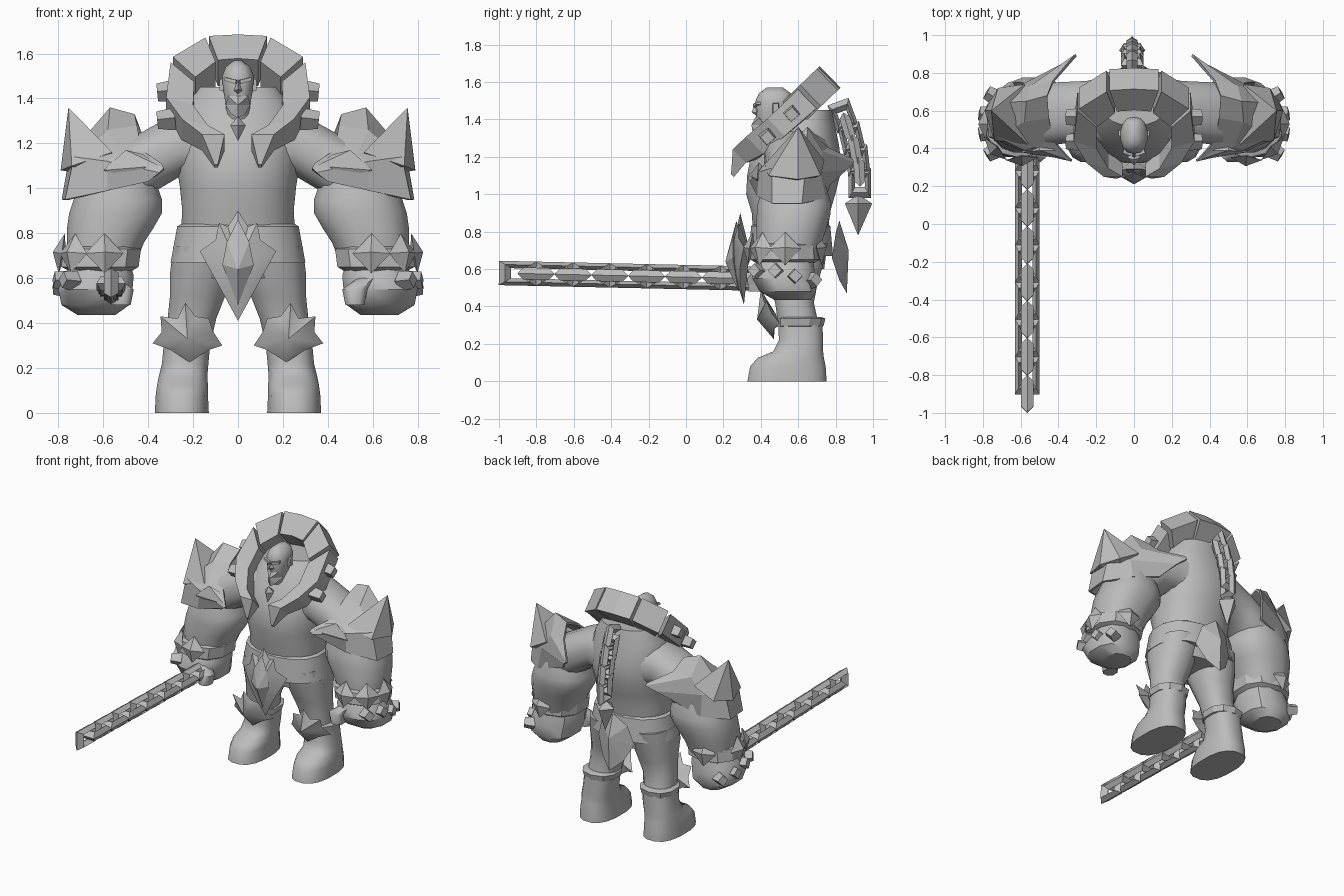
import bpy, bmesh, math
from mathutils import Matrix, Vector

default = bpy.data.objects.get("Cube")
if default:
    bpy.data.objects.remove(default)

grey = bpy.data.materials.new("plain grey")
grey.use_nodes = True
grey.diffuse_color = (0.5, 0.5, 0.5, 1)
grey.node_tree.nodes["Principled BSDF"].inputs["Base Color"].default_value = grey.diffuse_color


def make(name, verts, faces, mirror=False, smooth=0):
    """Build an object; mirror copies it across x, smooth is the shading angle."""
    mesh = bpy.data.meshes.new(name)
    mesh.from_pydata([tuple(v) for v in verts], [], faces)
    bm = bmesh.new()
    bm.from_mesh(mesh)
    bmesh.ops.recalc_face_normals(bm, faces=bm.faces)
    bm.to_mesh(mesh)
    bm.free()
    mesh.materials.append(grey)
    obj = bpy.data.objects.new(name, mesh)
    bpy.context.collection.objects.link(obj)
    if mirror:
        obj.modifiers.new("mirror", "MIRROR")
    if smooth:
        bpy.ops.object.select_all(action="DESELECT")
        obj.select_set(True)
        bpy.context.view_layer.objects.active = obj
        bpy.ops.object.shade_smooth_by_angle(angle=math.radians(smooth))
    return obj


def bridge(rows, count, closed=True):
    """Quads joining rows of points; closed rows also get end caps."""
    faces = []
    for r in range(rows - 1):
        for i in range(count if closed else count - 1):
            j = (i + 1) % count
            faces.append((r * count + i, r * count + j, (r + 1) * count + j, (r + 1) * count + i))
    if closed:
        faces += [tuple(range(count)), tuple(range((rows - 1) * count, rows * count))]
    return faces


def loft(name, rings, plane="xy", n=16, power=0.85, mirror=False, smooth=45):
    """Skin of rounded rings (x, y, z, radius a, radius b) lying in an axis plane."""
    verts = []
    a, b = ("xyz".index(c) for c in plane)
    for ring in rings:
        for i in range(n):
            t = math.tau * (i + 0.5) / n
            p = list(ring[:3])
            for axis, r, w in ((a, ring[3], math.cos(t)), (b, ring[4], math.sin(t))):
                p[axis] += r * math.copysign(abs(w) ** power, w)
            verts.append(p)
    return make(name, verts, bridge(len(rings), n), mirror, smooth)


def plate(name, outline, front, back, mirror=False, symmetric=False, smooth=0):
    """Faceted plate: an outline joined to a front and a back apex."""
    if symmetric:
        outline = outline + [(-x, y, z) for x, y, z in outline[-2:0:-1]]
    n = len(outline)
    faces = [(i, (i + 1) % n, n + k) for i in range(n) for k in (0, 1)]
    return make(name, outline + [front, back], faces, mirror, smooth)


def gem(name, centre, outward, wide, tall, deep):
    """Mirrored four-pointed pyramid pushed out of a surface."""
    c, o = Vector(centre), Vector(outward).normalized()
    side = o.cross(Vector((0, 0, 1))).normalized()
    up = side.cross(o)
    ring = [c + side * wide, c + up * tall, c - side * wide, c - up * tall]
    return plate(name, ring, c + o * deep, c - o * deep / 2, mirror=True)


def block(name, centre, size, turn=(0, 0, 0), taper=0.8):
    """Mirrored box with its outer x end tapered."""
    spin = Matrix.Rotation(turn[2], 3, "Z") @ Matrix.Rotation(turn[1], 3, "Y") @ Matrix.Rotation(turn[0], 3, "X")
    verts = []
    for x, k in ((-1, 1), (1, taper)):
        for y, z in ((-1, -1), (1, -1), (1, 1), (-1, 1)):
            v = Vector((x * size[0], y * size[1] * k, z * size[2] * k)) / 2
            verts.append(Vector(centre) + spin @ v)
    return make(name, verts, bridge(2, 4), mirror=True)


def chain(name, links, half_length, half_width, bar):
    """Rectangular links (centre, tilt, upright) with diamond-section bars."""
    verts, faces = [], []
    for centre, tilt, upright in links:
        m = Matrix.Translation(centre) @ Matrix.Rotation(tilt, 4, "X")
        if upright:
            m = m @ Matrix.Rotation(math.pi / 2, 4, "Y")
        start = len(verts)
        for sx, sy in ((1, 1), (-1, 1), (-1, -1), (1, -1)):
            for inset, h in ((0, 0), (bar, bar * 1.7), (bar * 2, 0), (bar, -bar * 1.7)):
                verts.append(m @ Vector((sx * (half_width - inset), sy * (half_length - inset * 1.7), h)))
        for i in range(4):
            for k in range(4):
                a, b, c, d = i * 4, (i + 1) % 4 * 4, k, (k + 1) % 4
                faces.append(tuple(start + f for f in (a + c, b + c, b + d, a + d)))
    return make(name, verts, faces)


# Torso and belt
loft("torso", [(0, .57, .6, .22, .17), (0, .56, .75, .26, .2), (0, .56, .9, .25, .21),
               (0, .56, 1, .26, .24), (0, .575, 1.1, .275, .25), (0, .585, 1.18, .275, .245),
               (0, .6, 1.26, .27, .22), (0, .62, 1.36, .24, .18), (0, .65, 1.45, .18, .13)], n=24, power=.9)
loft("belt_skirt", [(0, .56, .84, .26, .2), (0, .56, .83, .275, .215), (0, .56, .67, .305, .23),
                    (0, .56, .67, .24, .18)], smooth=30)

# Arms
loft("shoulder", [(.12, .6, 1.2, .19, .17), (.25, .59, 1.195, .17, .14), (.36, .59, 1.14, .165, .15),
                  (.47, .58, 1.07, .17, .16), (.58, .57, 1.03, .16, .14), (.64, .57, 1, .1, .08)],
     plane="yz", mirror=True)
loft("forearm", [(.53, .58, 1.05, .16, .17), (.535, .58, .95, .2, .2), (.545, .575, .89, .21, .2),
                 (.57, .565, .82, .195, .19), (.59, .555, .76, .175, .18), (.61, .545, .66, .155, .16)], mirror=True)
loft("bracelet", [(.61, .53, .63, .14, .15), (.615, .53, .65, .18, .185), (.605, .53, .73, .18, .18),
                  (.6, .53, .74, .15, .16)], n=10, mirror=True, smooth=25)
for angle in (-95, -45, 0, 80):
    t = math.radians(angle)
    out = (math.cos(t), math.sin(t), .15)
    gem("bracelet_spike", (.61 + .175 * out[0], .53 + .185 * out[1], .71), out, .085, .09, .04)

# Fists with studs and thumb
loft("fist", [(.61, .54, .68, .13, .14), (.62, .525, .61, .16, .165), (.635, .525, .55, .17, .175),
              (.635, .545, .48, .155, .155), (.63, .57, .435, .085, .1)], n=12, power=.8, mirror=True, smooth=35)
for i, (x, z) in enumerate(((.75, .59), (.785, .59), (.785, .56), (.75, .54))):
    block("knuckle_stud", (x, .38 + i * .1, z), (.07, .065, .065), (.8, -.1, (i - 1.5) * .35))
loft("thumb", [(.58, .41, .6, .05, .05), (.52, .38, .55, .06, .055), (.52, .38, .48, .045, .05)],
     n=8, mirror=True)

# Shoulder armour: four curved rims running from the front tip to the back tip
rims = [
    [(.34, .34, 1.11), (.43, .44, 1.17), (.45, .56, 1.28), (.46, .68, 1.33), (.43, .76, 1.25), (.32, .89, 1.19)],
    [(.33, .33, 1.09), (.53, .41, 1.15), (.58, .54, 1.26), (.57, .65, 1.36), (.55, .73, 1.23), (.31, .9, 1.17)],
    [(.35, .34, 1.07), (.58, .39, 1.12), (.73, .46, 1.14), (.75, .64, 1.15), (.63, .72, 1.12), (.36, .86, 1.13)],
    [(.4, .39, 1.03), (.58, .38, .99), (.77, .46, .95), (.785, .62, .95), (.64, .75, .98), (.43, .77, 1.05)]]
armour = make("shoulder_armour", sum(rims, []), bridge(4, 6, closed=False), mirror=True)
solid = armour.modifiers.new("thickness", "SOLIDIFY")
solid.thickness = .015
plate("shoulder_spike", [(.56, .42, 1.16), (.74, .44, 1.1), (.79, .6, 1.08), (.72, .72, 1.1), (.58, .74, 1.18)],
      (.755, .6, 1.36), (.6, .58, 1.05), mirror=True)
plate("shoulder_front_barb", [(.42, .39, 1.15), (.5, .39, 1.17), (.6, .38, 1.08), (.43, .38, 1.04)],
      (.35, .34, 1.1), (.5, .45, 1.1), mirror=True)

# Legs and boots
loft("thigh", [(.15, .57, .74, .14, .19), (.165, .57, .62, .14, .165), (.18, .575, .52, .125, .13),
               (.205, .58, .42, .11, .105), (.22, .6, .31, .1, .11)], mirror=True)
loft("boot", [(.225, .61, .33, .105, .12), (.235, .615, .22, .105, .12), (.245, .6, .16, .11, .135),
              (.247, .56, .125, .115, .18), (.25, .545, .08, .118, .205), (.25, .54, 0, .122, .215)],
     power=.8, mirror=True)
loft("boot_cuff", [(.225, .61, .29, .1, .11), (.225, .61, .295, .115, .125), (.225, .615, .335, .125, .13),
                   (.225, .61, .345, .1, .11)], n=10, mirror=True, smooth=25)
plate("knee_guard", [(.235, .4, .49), (.19, .42, .43), (.13, .43, .42), (.11, .46, .36), (.07, .5, .3),
                     (.13, .47, .28), (.215, .47, .225), (.3, .47, .28), (.38, .5, .31), (.34, .46, .36),
                     (.345, .43, .43), (.27, .42, .42)],
      (.225, .38, .33), (.225, .48, .36), mirror=True, smooth=50)

# Hanging plates at front and back
plate("front_plate", [(0, .29, .9), (.045, .29, .83), (.085, .28, .845), (.1, .28, .77), (.17, .31, .72),
                      (.115, .29, .62), (.06, .29, .52), (0, .31, .41)],
      (0, .23, .66), (0, .34, .7), symmetric=True, smooth=40)
plate("front_plate_ridge", [(0, .27, .86), (.05, .25, .76), (.07, .25, .66), (0, .28, .48)],
      (0, .21, .64), (0, .3, .7), symmetric=True)
plate("back_plate", [(0, .82, .86), (.1, .8, .79), (.14, .78, .66), (.08, .82, .54), (0, .86, .47)],
      (0, .87, .7), (0, .79, .7), symmetric=True)

# Head with brow, nose, ears and beard
loft("head", [(0, .48, 1.3, .055, .07), (0, .46, 1.37, .055, .08), (0, .465, 1.44, .068, .092),
              (0, .47, 1.5, .072, .098), (0, .475, 1.54, .056, .085), (0, .475, 1.57, .018, .045)], n=14)
block("brow", (.032, .38, 1.48), (.055, .03, .018), (0, -.25, .25))
block("ear", (.072, .48, 1.46), (.02, .035, .06))
plate("nose", [(0, .375, 1.49), (.02, .38, 1.435), (0, .375, 1.42)], (0, .35, 1.44), (0, .42, 1.45), symmetric=True)
plate("beard", [(0, .37, 1.41), (.045, .39, 1.41), (.055, .42, 1.37), (.03, .38, 1.33), (0, .36, 1.31)],
      (0, .35, 1.37), (0, .44, 1.37), symmetric=True)
plate("beard_braid", [(0, .34, 1.32), (.035, .35, 1.28), (0, .33, 1.21)], (0, .31, 1.28), (0, .4, 1.27), symmetric=True)


# Tilted collar made of separate blocks
def on_collar(u, v, t):
    return Vector((u, .25 + .72 * v + .7 * t, 1.24 + .69 * v - .72 * t))


def collar(name, stations, mirror):
    """Stations are outer and inner points plus the near and far depth."""
    verts = []
    for ou, ov, iu, iv, near, far in stations:
        verts += [on_collar(*p) for p in ((ou, ov, near), (iu, iv, near), (iu, iv, far), (ou, ov, far))]
    make(name, verts, bridge(len(stations), 4), mirror)


collar("collar_top", [(-.13, .635, -.09, .48, 0, .16), (0, .645, 0, .49, 0, .16), (.13, .635, .09, .48, 0, .16)], False)
collar("collar_corner", [(.145, .625, .1, .47, 0, .16), (.29, .5, .19, .37, 0, .16)], True)
collar("collar_lapel", [(.3, .475, .195, .35, .01, .15), (.32, .25, .2, .2, .01, .14),
                        (.25, .1, .135, .06, 0, .13), (.16, .0, .06, .0, 0, .1),
                        (.105, -.1, .09, -.1, .09, .11)], True)
for v in (.18, .36):
    block("collar_stud", on_collar(.32, v, .08), (.08, .07, .07), (.7, .1, 0))

# Long chain held in the right fist
held = []
for i in range(14):
    y = -.9 + i * .0985
    held.append(((-.565, y, .577 - .022 * (y + .9)), -.022, i % 2 == 0))
chain("held_chain", held, .1, .065, .019)

# Chain and spearhead down the back
hung = []
for i in range(7):
    k = i / 6
    hung.append(((-.01, .84 + .09 * math.sin(k * math.pi / 2), 1.42 - .36 * k), -math.pi / 2 + .35 * (1 - k), i % 2 == 0))
chain("back_chain", hung, .08, .06, .017)
plate("spearhead", [(.06, .92, .95), (-.01, .995, .95), (-.08, .92, .95), (-.01, .85, .95)],
      (-.01, .92, 1), (-.01, .92, .78))
